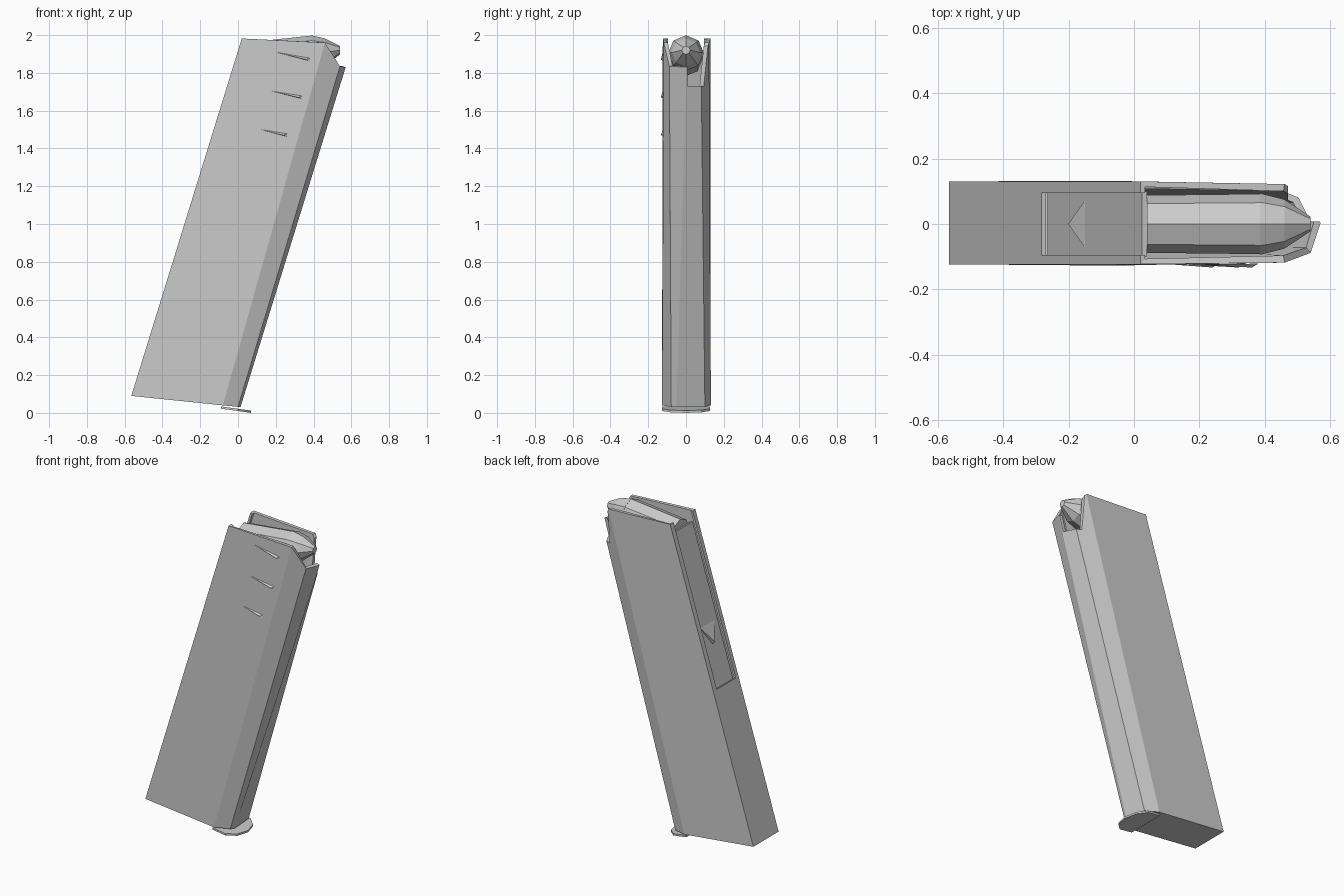
import bpy, bmesh, math
from mathutils import Vector, Matrix

if "Cube" in bpy.data.objects:
    bpy.data.objects.remove(bpy.data.objects["Cube"])

TILT = math.atan2(0.585, 1.89)   # lean of the whole body


def make(name, verts, faces):
    me = bpy.data.meshes.new(name)
    bm = bmesh.new()
    vs = [bm.verts.new(v) for v in verts]
    for f in faces:
        bm.faces.new([vs[i] for i in f])
    bmesh.ops.recalc_face_normals(bm, faces=bm.faces)
    bm.to_mesh(me)
    bm.free()
    ob = bpy.data.objects.new(name, me)
    bpy.context.collection.objects.link(ob)
    return ob


def loft(name, rings, cap_start=True, cap_end=True):
    n = len(rings[0])
    faces = [(r * n + i, r * n + (i + 1) % n, (r + 1) * n + (i + 1) % n, (r + 1) * n + i)
             for r in range(len(rings) - 1) for i in range(n)]
    if cap_start:
        faces.append(tuple(range(n))[::-1])
    if cap_end:
        faces.append(tuple((len(rings) - 1) * n + i for i in range(n)))
    return make(name, [v for ring in rings for v in ring], faces)


def box(name, lo, hi, origin, tilt=TILT):
    # box given in local coordinates, leaning with the body
    m = Matrix.Translation(origin) @ Matrix.Rotation(tilt, 4, 'Y')
    rings = [[tuple(m @ Vector((x, y, z))) for x, y in
              ((lo[0], lo[1]), (hi[0], lo[1]), (hi[0], hi[1]), (lo[0], hi[1]))]
             for z in (lo[2], hi[2])]
    return loft(name, rings)


def cut(target, cutter):
    m = target.modifiers.new("cut", 'BOOLEAN')
    m.operation, m.solver, m.object = 'DIFFERENCE', 'EXACT', cutter
    cutter.hide_render = True
    cutter.hide_set(True)
    cutter.display_type = 'WIRE'


# hollow leaning tube with chamfered front; the front ridge drifts sideways toward the foot
bottom = [(-0.565, 0.13, 0.09), (-0.08, 0.132, 0.04), (0.005, 0.1, 0.032), (0.013, -0.05, 0.03),
          (0.0, -0.078, 0.032), (-0.08, -0.127, 0.04), (-0.565, -0.123, 0.09)]
top = [(0.02, 0.13, 1.982), (0.46, 0.122, 1.96), (0.535, 0.08, 1.84), (0.57, 0.003, 1.83),
       (0.54, -0.088, 1.835), (0.46, -0.118, 1.96), (0.02, -0.123, 1.982)]
body = loft("magazine_tube", [bottom, top], cap_end=False)
solid = body.modifiers.new("wall", 'SOLIDIFY')
solid.thickness, solid.offset = 0.022, -1

# open slot down the upper half of the back
slot_at = (-0.28, 0, 1.0)
cut(body, box("back_slot_cutter", (-0.1, -0.095, 0), (0.06, 0.095, 1.2), slot_at))
# notch in the front lip, on one side only
cut(body, box("front_notch_cutter", (0.47, 0.008, 1.73), (0.7, 0.118, 2.2), (0, 0, 0), 0))

# recessed panel behind the slot, with a sloping follower tab
box("back_panel", (0.022, -0.1, -0.02), (0.038, 0.1, 0.96), slot_at)
m = Matrix.Translation(slot_at) @ Matrix.Rotation(TILT, 4, 'Y')
tab = [(0.028, -0.093, 0.4), (0.028, 0.093, 0.4), (0.002, 0, 0.26), (0.028, 0, 0.24)]
make("follower_tab", [tuple(m @ Vector(v)) for v in tab],
     [(0, 1, 2), (0, 2, 3), (1, 3, 2), (0, 3, 1)])


# top round: faceted case and pointed tip
def section(x, zc, r):
    return [(x, r * math.cos(a), zc + r * math.sin(a))
            for a in (math.pi / 2 + i * math.pi / 4 for i in range(8))]


loft("round_case", [section(0.04, 1.872, 0.088), section(0.385, 1.905, 0.092)])
loft("round_tip", [section(0.385, 1.905, 0.094), section(0.46, 1.908, 0.075),
                   section(0.54, 1.92, 0.022)])

# base plate lip: thin sheet that juts out in front
lip = [(-0.09, -0.127), (0.0, -0.127), (0.05, -0.08), (0.07, 0), (0.05, 0.08),
       (0.0, 0.127), (-0.09, 0.127)]
loft("base_lip", [[(x, y, 0.14 * (0.07 - x) + dz) for x, y in lip] for dz in (0, 0.012)])

# thin pressed ribs on the front side: three-sided spikes lying on the wall
for i, (x0, z0, x1, z1) in enumerate([(0.2, 1.91, 0.38, 1.87), (0.17, 1.705, 0.34, 1.67),
                                      (0.12, 1.50, 0.26, 1.47)]):
    y = -0.121
    make(f"side_rib_{i + 1}",
         [(x0, y - 0.003, z0), (x1, y, z1 - 0.007), (x1, y, z1 + 0.008), (x1 - 0.02, y - 0.012, z1)],
         [(0, 1, 2), (0, 3, 1), (0, 2, 3), (1, 3, 2)])
